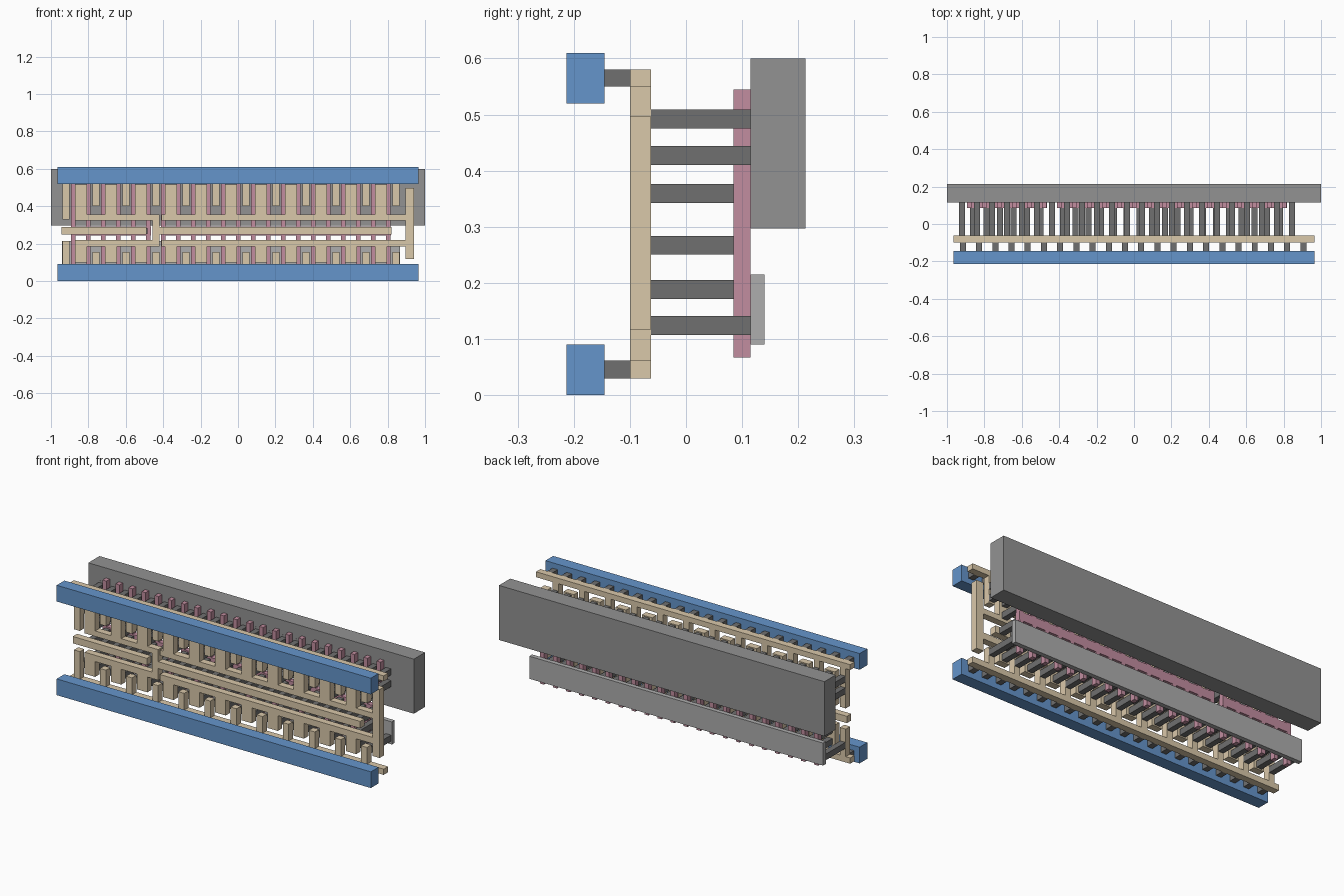
import bpy, bmesh
from mathutils import Matrix, Vector

if "Cube" in bpy.data.objects:
    bpy.data.objects.remove(bpy.data.objects["Cube"])


def material(name, rgb):
    m = bpy.data.materials.new(name)
    m.diffuse_color = (*rgb, 1)
    m.use_nodes = True
    m.node_tree.nodes["Principled BSDF"].inputs["Base Color"].default_value = m.diffuse_color
    return m


def layer(name, y0, y1, rects, mat):
    """One object made of boxes; each rect is (x0, x1, z0, z1)."""
    bm = bmesh.new()
    for x0, x1, z0, z1 in rects:
        size = Vector((x1 - x0, y1 - y0, z1 - z0))
        mid = Vector(((x0 + x1) / 2, (y0 + y1) / 2, (z0 + z1) / 2))
        bmesh.ops.create_cube(bm, size=1,
                              matrix=Matrix.Translation(mid) @ Matrix.Diagonal((*size, 1)))
    me = bpy.data.meshes.new(name)
    bm.to_mesh(me)
    bm.free()
    me.materials.append(mat)
    ob = bpy.data.objects.new(name, me)
    bpy.context.collection.objects.link(ob)
    return ob


def post(x, w, z0, z1):
    return (x - w / 2, x + w / 2, z0, z1)


blue = material("blue", (0.13, 0.3, 0.6))
tan = material("tan", (0.7, 0.58, 0.4))
pink = material("pink", (0.54, 0.27, 0.35))
dark = material("dark_grey", (0.16, 0.16, 0.16))
mid_grey = material("mid_grey", (0.29, 0.29, 0.29))
light_grey = material("light_grey", (0.42, 0.42, 0.42))

PITCH = 0.0802
cols = [-0.92 + PITCH * k for k in range(23)]
gates = [x + PITCH / 2 for x in cols[:-1]]
power, output = cols[0::2], cols[1::2]

# rear slabs
layer("well_slab", 0.115, 0.213, [(-1, 1, 0.297, 0.60)], mid_grey)
layer("upper_strip", 0.1148, 0.14, [(-0.94, 0.865, 0.33, 0.52)], mid_grey)
layer("lower_strip", 0.115, 0.14, [(-0.94, 0.865, 0.09, 0.215)], light_grey)

# gate bars and the strips joining each group
rects = [post(x, 0.024, 0.067, 0.545) for x in gates]
rects += [(-0.89, -0.465, 0.243, 0.292), (-0.411, 0.817, 0.243, 0.292)]
layer("gate_bars", 0.085, 0.115, rects, pink)

# power rails with fingers
rects = [(-0.965, 0.965, 0.55, 0.58), (-0.965, 0.965, 0.03, 0.062)]
for i, x in enumerate(power):
    rects.append(post(x, 0.036, 0.40 if i else 0.33, 0.55))
    rects.append(post(x, 0.036, 0.062, 0.155 if i else 0.215))
layer("power_fingers", -0.1, -0.062, rects, tan)

# output combs, the gate rails and the two vertical links
rects = [(-0.872, -0.42, 0.325, 0.355), (-0.872, -0.42, 0.185, 0.22),
         (-0.41, 0.9, 0.325, 0.355), (-0.41, 0.9, 0.185, 0.22)]
for x in output:
    rects += [post(x, 0.064, 0.355, 0.515), post(x, 0.064, 0.10, 0.185)]
rects += [(-0.945, -0.49, 0.25, 0.288), (-0.42, 0.82, 0.25, 0.288),
          (-0.457, -0.42, 0.22, 0.325), (0.895, 0.94, 0.117, 0.497)]
layer("output_combs", -0.1, -0.062, rects, tan)

# long contact pins down to the slabs
rects = []
for x in power:
    rects += [post(x, 0.032, z, z + 0.034) for z in (0.107, 0.41, 0.475)]
for x in output:
    rects += [post(x, 0.032, z, z + 0.034) for z in (0.107, 0.171, 0.342, 0.41, 0.475)]
layer("slab_pins", -0.062, 0.115, rects, dark)

# pins from the gate rails to the gate strips
rects = [post(-0.86 + 0.072 * i, 0.032, 0.251, 0.284) for i in range(6)]
rects += [post(-0.38 + 0.0682 * i, 0.032, 0.251, 0.284) for i in range(18)]
layer("gate_pins", -0.062, 0.085, rects, dark)

# short pins to the front rails
rects = []
for i in range(22):
    x = -0.915 + 0.0867 * i
    rects += [post(x, 0.032, 0.03, 0.062), post(x, 0.032, 0.55, 0.58)]
layer("rail_pins", -0.145, -0.1, rects, dark)

# front rails
layer("front_rails", -0.213, -0.145,
      [(-0.965, 0.965, 0, 0.09), (-0.965, 0.965, 0.52, 0.61)], blue)
